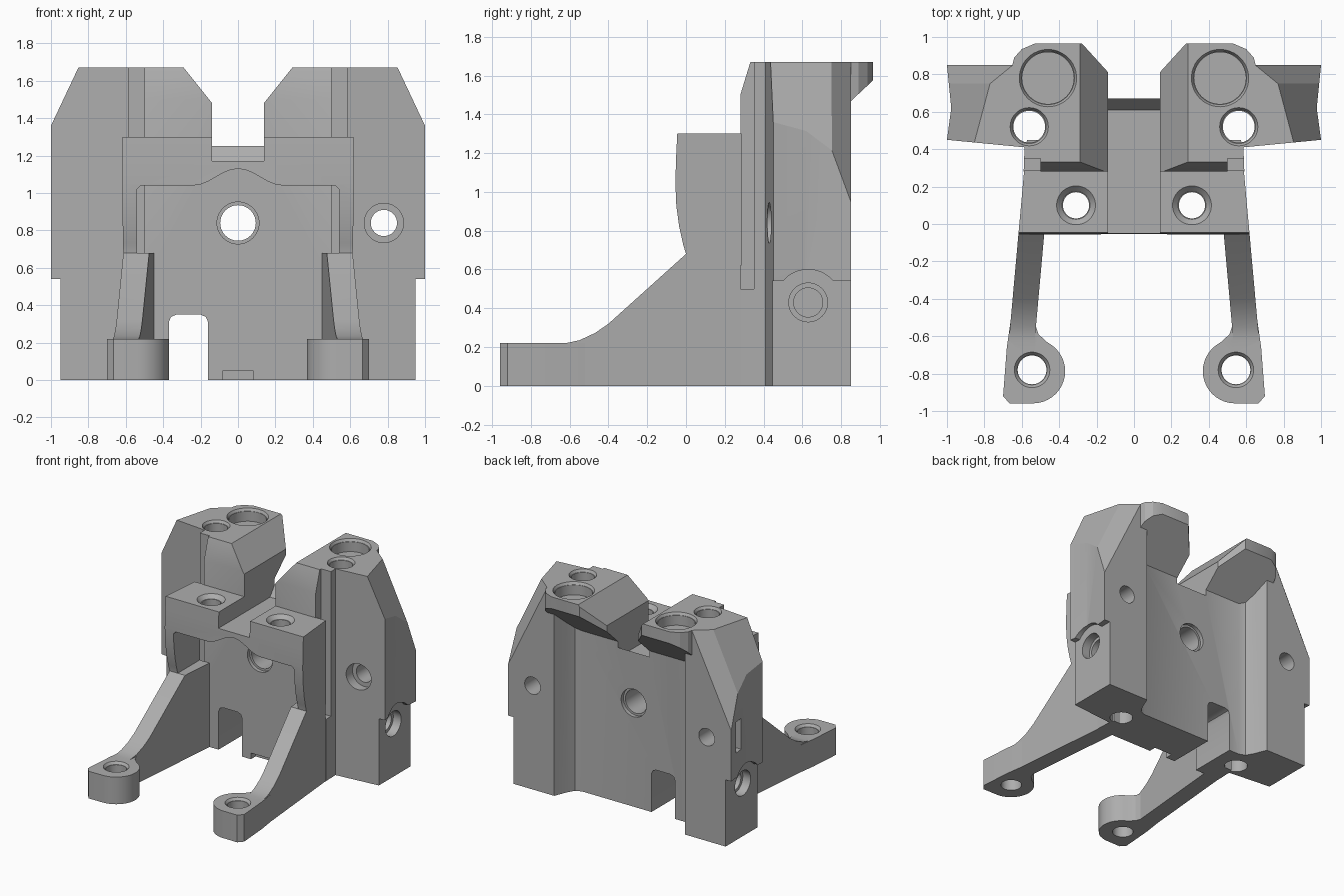
import bpy, bmesh, math
from mathutils import Vector

if "Cube" in bpy.data.objects:
    bpy.data.objects.remove(bpy.data.objects["Cube"])

grey = bpy.data.materials.new("machined_grey")
grey.diffuse_color = (0.42, 0.42, 0.42, 1)
grey.use_nodes = True
grey.node_tree.nodes["Principled BSDF"].inputs["Base Color"].default_value = grey.diffuse_color


def make(name, bm):
    bmesh.ops.recalc_face_normals(bm, faces=bm.faces)
    me = bpy.data.meshes.new(name)
    bm.to_mesh(me)
    bm.free()
    me.materials.append(grey)
    ob = bpy.data.objects.new(name, me)
    bpy.context.collection.objects.link(ob)
    return ob


def loft(name, a, b):
    """Solid between two matching outlines."""
    bm = bmesh.new()
    va, vb = [bm.verts.new(p) for p in a], [bm.verts.new(p) for p in b]
    bm.faces.new(va)
    bm.faces.new(vb[::-1])
    for i in range(len(va)):
        j = (i + 1) % len(va)
        bm.faces.new((va[i], vb[i], vb[j], va[j]))
    return make(name, bm)


def plan(name, pts, z0, z1):
    return loft(name, [(x, y, z0) for x, y in pts], [(x, y, z1) for x, y in pts])


def front(name, pts, y0, y1):
    return loft(name, [(x, y0, z) for x, z in pts], [(x, y1, z) for x, z in pts])


def side(name, pts, f0, f1):
    return loft(name, [(f0(y), y, z) for y, z in pts], [(f1(y), y, z) for y, z in pts])


def box(x0, x1, y0, y1, z0, z1):
    return plan("cutter", [(x0, y0), (x1, y0), (x1, y1), (x0, y1)], z0, z1)


def rod(p, q, r, r2=None):
    p, q = Vector(p), Vector(q)
    rot = (q - p).to_track_quat('Z', 'Y')
    ring = [(math.cos(i * math.tau / 48), math.sin(i * math.tau / 48)) for i in range(48)]
    ends = [[e + rot @ Vector((c * k, s * k, 0)) for c, s in ring]
            for e, k in ((p, r), (q, r2 or r))]
    return loft("cutter", *ends)


def boolean(ob, other, op='DIFFERENCE', keep=False):
    m = ob.modifiers.new("bool", 'BOOLEAN')
    m.operation, m.object, m.solver = op, other, 'EXACT'
    bpy.context.view_layer.objects.active = ob
    bpy.ops.object.modifier_apply(modifier=m.name)
    if not keep:
        bpy.data.objects.remove(other)


def slice_off(ob, a, b, c, inside):
    """Remove everything beyond the plane a-b-c, keeping the inside point."""
    a, b, c = Vector(a), Vector(b), Vector(c)
    n = (b - a).cross(c - a).normalized()
    if n.dot(Vector(inside) - a) > 0:
        n = -n
    bm = bmesh.new()
    bm.from_mesh(ob.data)
    res = bmesh.ops.bisect_plane(bm, geom=bm.verts[:] + bm.edges[:] + bm.faces[:],
                                 plane_co=a, plane_no=n, clear_outer=True)
    cut = [e for e in res['geom_cut'] if isinstance(e, bmesh.types.BMEdge)]
    bmesh.ops.edgeloop_fill(bm, edges=cut)
    bmesh.ops.recalc_face_normals(bm, faces=bm.faces)
    bm.to_mesh(ob.data)
    bm.free()


def mirrored(half):
    return half + [(-x, y) for x, y in reversed(half)]


# Rear body with side wings and recessed back panel
body = plan("rear_body", mirrored([(.59, .28), (.585, .41), (1, .45), (.977, .62), (1, .85),
                                   (.585, .85), (.545, .75), (.51, .69), (.46, .67)]), 0, 1.67)
for s in (1, -1):
    c, e = (.77 * s, .75, 1.67), (s, .75, 1.2)
    slice_off(body, (.85 * s, .45, 1.67), (s, .45, 1.36), c, (0, .5, .5))
    slice_off(body, c, e, (s, .85, .95), (0, .5, .5))

# Overhanging rear lip
lip = plan("lip", mirrored([(.58, .6), (.65, .85), (.64, .89), (.60, .935), (.53, .965)]), 1.15, 1.67)
slice_off(lip, (0, .67, 1.3), (1, .67, 1.3), (0, .97, 1.58), (0, .65, 1.6))
boolean(body, lip, 'UNION')

# Front hood with arched pocket
hood = side("front_hood", [(.285, .62), (.285, 1.3), (-.045, 1.3), (-.05, 1.2), (-.055, 1.05), (-.05, .93),
                           (-.035, .82), (-.015, .73), (0, .68), (0, .62)],
            lambda y: .09 * y - .613, lambda y: .613 - .09 * y)
arch = [(.24 - .04 * i, 1.04 + .045 * (1 - math.cos(math.pi * i / 6))) for i in range(13)]
arch = [(x, 1.04 + .045 * (1 + math.cos(math.pi * x / .24))) for x, _ in arch]
boolean(hood, front("cutter", [(-.54, .5), (.54, .5), (.54, 1.02), (.52, 1.04)] + arch
                    + [(-.52, 1.04), (-.54, 1.02)], -.3, .5))
for s in (1, -1):
    boolean(hood, rod((.31 * s, .1, .9), (.31 * s, .1, 1.5), .07))
    boolean(hood, rod((.31 * s, .1, 1.27), (.31 * s, .1, 1.4), .075, .2))

# Central channel, V notch and flared rear opening
channel = side("cutter", [(-.2, 1.17), (.61, 1.17), (.78, 1.4), (1.1, 1.4), (1.1, 1.9), (-.2, 1.9)],
               lambda y: -.14, lambda y: .14)
boolean(hood, channel, keep=True)
boolean(body, channel)
boolean(body, front("cutter", [(-.13, 1.47), (.13, 1.47), (.37, 1.77), (-.37, 1.77)], .1, 1.1))
boolean(body, plan("cutter", [(-.11, .78), (.11, .78), (.31, 1), (-.31, 1)], 1.41, 1.9))

# Tower front bevel
boolean(body, side("cutter", [(.2, 1.5), (.28, 1.5), (.335, 1.68), (.335, 1.8), (.2, 1.8)],
                   lambda y: -.8, lambda y: .8))

for s in (1, -1):
    # Vertical side slots and stepped wing bases with a bump over the side hole
    a, b = sorted((.5 * s, .8 * s))
    boolean(body, box(a, b, .2, .35, .5, 1.8))
    a, b = sorted((.95 * s, 1.2 * s))
    boolean(body, box(a, b, .3, 1, -.1, .54))
    boolean(body, rod((.95 * s, .63, .43), (1.2 * s, .63, .43), .17))
    boolean(body, rod((.72 * s, .63, .43), (1.2 * s, .63, .43), .075))
    boolean(body, rod((.88 * s, .63, .43), (1.2 * s, .63, .43), .10))
    # Vertical bolt holes and large top sockets
    boolean(body, rod((.56 * s, .52, -.2), (.56 * s, .52, 1.9), .085))
    boolean(body, rod((.56 * s, .52, 1.65), (.56 * s, .52, 1.7), .09, .12))
    boolean(body, rod((.46 * s, .78, 1.57), (.46 * s, .78, 1.9), .138))
    boolean(body, rod((.46 * s, .78, 1.65), (.46 * s, .78, 1.7), .142, .17))
    # Wing holes
    boolean(body, rod((.78 * s, .2 if s > 0 else .65, .84), (.78 * s, 1, .84), .07))
boolean(body, rod((.78, .3, .84), (.78, .5, .84), .105))

# Centre hole, small square pocket, lower opening and bottom notch
boolean(body, rod((0, .1, .84), (0, 1, .84), .095))
boolean(body, rod((0, .1, .84), (0, .31, .84), .112))
boolean(body, rod((0, .64, .84), (0, .9, .84), .112))
boolean(body, box(-1.1, -.93, .70, .78, .74, .99))
boolean(body, front("cutter", [(-.37, -.1), (-.16, -.1), (-.16, .31), (-.172, .338), (-.2, .35),
                               (-.33, .35), (-.358, .338), (-.37, .31)], .1, 1))
boolean(body, box(-.08, .08, .2, .34, -.1, .05))

# Front legs with round foot pads
curve = [(-.62, .22), (-.55, .235), (-.47, .272), (-.4, .32)]
for s, label in ((1, "right"), (-1, "left")):
    leg = side(label + "_leg", [(.45, 0), (-.75, 0), (-.75, .22)] + curve
               + [(0, .68), (.28, .68), (.28, .5), (.45, .5)],
               lambda y: s * (.475 - .09 * y), lambda y: s * (.613 - .09 * y))
    arc = [(.54 + .172 * math.cos(t), -.787 + .172 * math.sin(t))
           for t in [math.radians(270 - 9 * i) for i in range(18)]]
    pad = [(.68, -.66), (.70, -.92), (.665, -.96)] + arc + [(.51, -.59), (.524, -.55), (.66, -.52)]
    boolean(leg, plan("pad", [(s * x, y) for x, y in pad], 0, .22), 'UNION')
    boolean(leg, rod((.545 * s, -.78, -.1), (.545 * s, -.78, .4), .077))
    boolean(leg, rod((.545 * s, -.78, .20), (.545 * s, -.78, .24), .08, .11))

# Smooth the round walls, keep machined edges sharp
for ob in bpy.data.objects:
    ob.select_set(True)
bpy.context.view_layer.objects.active = body
bpy.ops.object.shade_smooth_by_angle(angle=math.radians(25))
